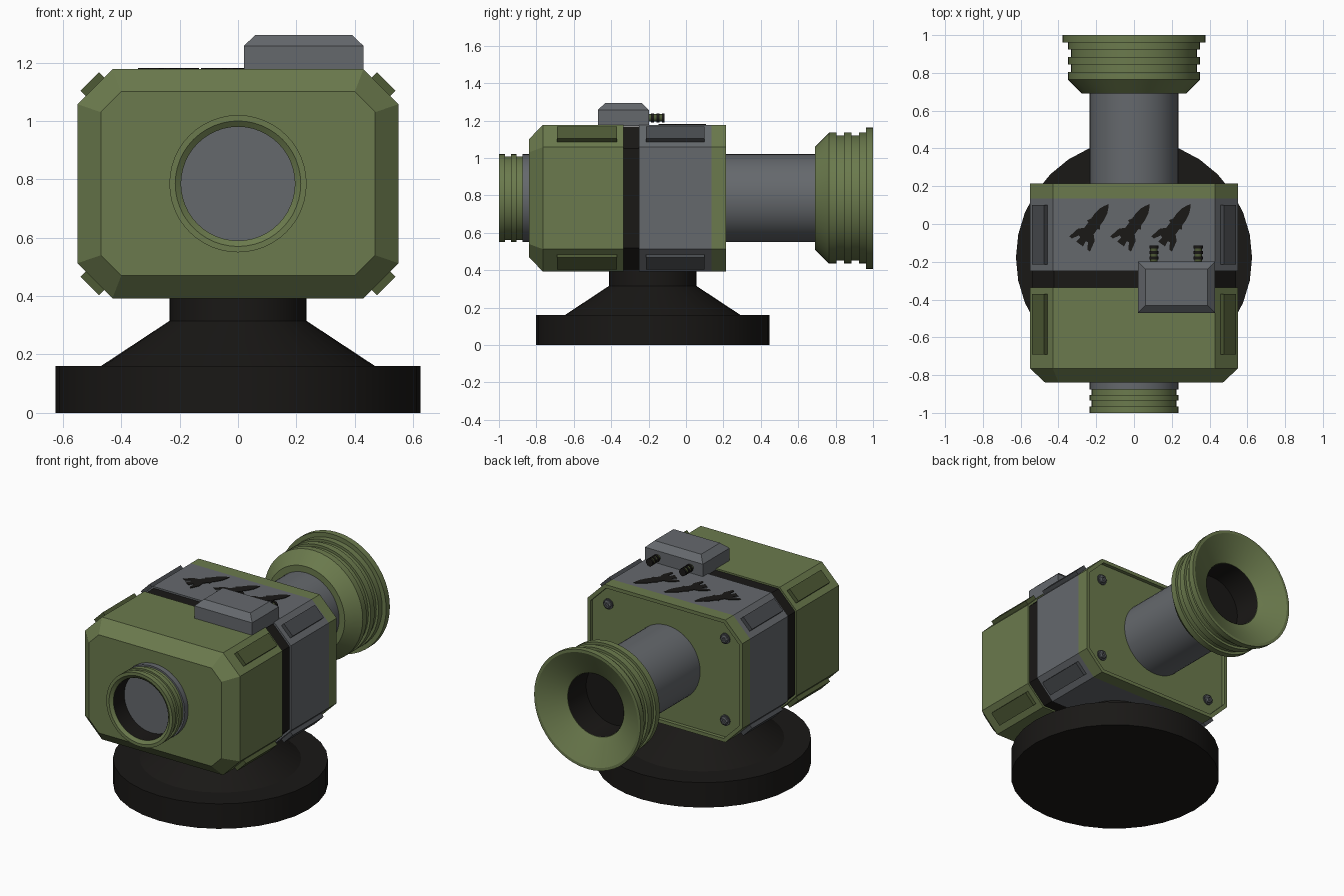
import bpy, bmesh, math
from mathutils import Matrix, Vector

if "Cube" in bpy.data.objects:
    bpy.data.objects.remove(bpy.data.objects["Cube"])

CZ = 0.785    # height of the barrel axis
BY = -0.178   # y of the pedestal axis


def material(name, rgb):
    m = bpy.data.materials.new(name)
    m.diffuse_color = (*rgb, 1)
    m.use_nodes = True
    m.node_tree.nodes["Principled BSDF"].inputs["Base Color"].default_value = m.diffuse_color
    return m


GREEN = material("green", (0.147, 0.195, 0.074))
DGREEN = material("dark_green", (0.075, 0.1, 0.035))
GREY = material("grey", (0.13, 0.14, 0.152))
DGREY = material("dark_grey", (0.065, 0.07, 0.077))
BLACK = material("black", (0.01, 0.009, 0.008))


def finish(name, bm, mat, smooth=False):
    bmesh.ops.recalc_face_normals(bm, faces=bm.faces)
    me = bpy.data.meshes.new(name)
    bm.to_mesh(me)
    bm.free()
    ob = bpy.data.objects.new(name, me)
    bpy.context.collection.objects.link(ob)
    me.materials.append(mat)
    if smooth:
        bpy.ops.object.select_all(action='DESELECT')
        ob.select_set(True)
        bpy.context.view_layer.objects.active = ob
        bpy.ops.object.shade_smooth_by_angle(angle=math.radians(25))
    return ob


def loft(bm, loops, caps=(True, True), closed=False):
    rings = [[bm.verts.new(p) for p in loop] for loop in loops]
    pairs = list(zip(rings, rings[1:]))
    if closed:
        pairs.append((rings[-1], rings[0]))
    for a, b in pairs:
        for i in range(len(a)):
            j = (i + 1) % len(a)
            bm.faces.new((a[i], a[j], b[j], b[i]))
    if caps[0] and not closed:
        bm.faces.new(rings[0][::-1])
    if caps[1] and not closed:
        bm.faces.new(rings[-1])


def lathe(name, profile, mat, centre=(0, 0, 0), axis='y', n=48, caps=(True, True),
          closed=False, smooth=True):
    """Revolve (radius, position along axis) points."""
    bm = bmesh.new()
    c = Vector(centre)
    loops = []
    for r, h in profile:
        ring = []
        for i in range(n):
            t = 2 * math.pi * i / n
            u, v = r * math.cos(t), r * math.sin(t)
            ring.append(c + Vector((u, h, v) if axis == 'y' else (u, v, h)))
        loops.append(ring)
    loft(bm, loops, caps, closed)
    return finish(name, bm, mat, smooth)


def octagon(y, hx, hz, c):
    q = [(hx, hz - c), (hx - c, hz), (c - hx, hz), (-hx, hz - c)]
    q += [(-x, -z) for x, z in q]
    return [Vector((x, y, CZ + z)) for x, z in q]


def housing(name, sections, mat):
    bm = bmesh.new()
    loft(bm, [octagon(*s) for s in sections])
    return finish(name, bm, mat)


# Pedestal
lathe("pedestal", [(0.625, 0), (0.625, 0.16), (0.47, 0.16), (0.235, 0.315), (0.235, 0.41)],
      BLACK, (0, BY, 0), 'z', n=32)

# Housing in four slices, rear plate with a recessed panel
full = (0.55, 0.3925, 0.12)
housing("front_housing", [(-0.84, 0.47, 0.315, 0.07), (-0.765, *full), (-0.335, *full)], GREEN)
housing("seal_band", [(-0.335, 0.54, 0.382, 0.117), (-0.25, 0.54, 0.382, 0.117)], BLACK)
housing("rear_housing", [(-0.25, *full), (0.135, *full)], GREY)
inner = (0.528, 0.37, 0.11)
housing("rear_plate", [(0.135, *full), (0.215, *full), (0.215, *inner), (0.192, *inner)], GREEN)

# Hex bolts on the rear panel
for i, (sx, sz) in enumerate([(1, 1), (1, -1), (-1, 1), (-1, -1)]):
    p = (sx * 0.415, 0, CZ + sz * 0.262)
    lathe(f"bolt_washer_{i}", [(0.034, 0.19), (0.034, 0.199)], DGREY, p, n=16)
    lathe(f"bolt_head_{i}", [(0.027, 0.199), (0.027, 0.208), (0.02, 0.214), (0.011, 0.214),
                             (0.011, 0.204)], GREY, p, n=6, smooth=False)

# Pads on the four chamfers: two along the length of each
s = math.sqrt(0.5)
for i, (sx, sz) in enumerate([(1, 1), (1, -1), (-1, 1), (-1, -1)]):
    for label, y0, y1, mat in (("front", -0.69, -0.37, DGREEN), ("rear", -0.215, 0.1, DGREY)):
        out, side = Vector((sx * s, 0, sz * s)), Vector((-sx * s, 0, sz * s))
        mid = Vector((sx * 0.49, 0, CZ + sz * 0.3325))
        bm = bmesh.new()
        loft(bm, [[mid + Vector((0, y, 0)) + out * d + side * w for d, w in
                   ((-0.02, -0.045), (0.025, -0.045), (0.025, 0.045), (-0.02, 0.045))]
                  for y in (y0, y1)])
        finish(f"{label}_pad_{i}", bm, mat)

# Barrel and flared rear bell
AX = (0, 0, CZ)
lathe("barrel", [(0.235, 0.18), (0.235, 0.72)], GREY, AX)
bell = [(0.2, 0.69), (0.275, 0.69), (0.35, 0.765)]
for y in (0.805, 0.885):
    bell += [(0.35, y), (0.334, y), (0.334, y + 0.04), (0.35, y + 0.04)]
bell += [(0.35, 0.962), (0.378, 0.962), (0.378, 1.0), (0.36, 1.0), (0.235, 0.935), (0.2, 0.915)]
lathe("rear_bell", bell, GREEN, AX, closed=True)
lathe("rear_bore", [(0.198, 0.73), (0.198, 0.915)], BLACK, AX, caps=(True, False))

# Front muzzle
lathe("muzzle_sleeve", [(0.235, -0.82), (0.235, -0.875)], GREY, AX)
muzzle = [(0.195, -0.83), (0.224, -0.83), (0.224, -0.905), (0.235, -0.905), (0.235, -0.935),
          (0.224, -0.935), (0.224, -0.967), (0.235, -0.967), (0.235, -1.0), (0.215, -1.0),
          (0.195, -0.985)]
lathe("muzzle", muzzle, GREEN, AX, closed=True)
lathe("muzzle_bore", [(0.194, -0.85), (0.194, -0.985)], BLACK, AX, caps=(True, False))

# Control box with chamfered top
bm = bmesh.new()
loft(bm, [[Vector((0.225 + a * hx, -0.335 + b * hy, z)) for a, b in
           ((-1, -1), (1, -1), (1, 1), (-1, 1))]
          for z, hx, hy in ((1.17, 0.205, 0.136), (1.257, 0.205, 0.136), (1.295, 0.165, 0.096))])
finish("control_box", bm, GREY)

# Ribbed cable plugs behind the control box
for i, x in enumerate((0.105, 0.34)):
    lathe(f"plug_core_{i}", [(0.019, -0.21), (0.019, -0.118)], DGREEN, (x, 0, 1.215), n=16)
    for k in range(3):
        y = -0.187 + k * 0.029
        lathe(f"plug_rib_{i}_{k}", [(0.024, y), (0.024, y + 0.015)], BLACK,
              (x, 0, 1.215), n=16)

# Rocket markings on the roof
half = [(0.0, 0.022), (0.03, 0.018), (0.035, 0.03), (0.0, 0.05), (0.0, 0.068), (0.06, 0.055),
        (0.085, 0.03), (0.12, 0.03), (0.125, 0.042), (0.145, 0.03), (0.18, 0.03),
        (0.215, 0.024), (0.24, 0.013)]
outline = half + [(0.262, 0)] + [(u, -v) for u, v in reversed(half)]
for i in range(3):
    turn = (Matrix.Translation((-0.288 + i * 0.217, -0.106, 0)) @
            Matrix.Rotation(math.radians(54), 4, 'Z'))
    bm = bmesh.new()
    loft(bm, [[turn @ Vector((u, v, z)) for u, v in outline] for z in (1.175, 1.1805)])
    finish(f"rocket_marking_{i}", bm, BLACK)
